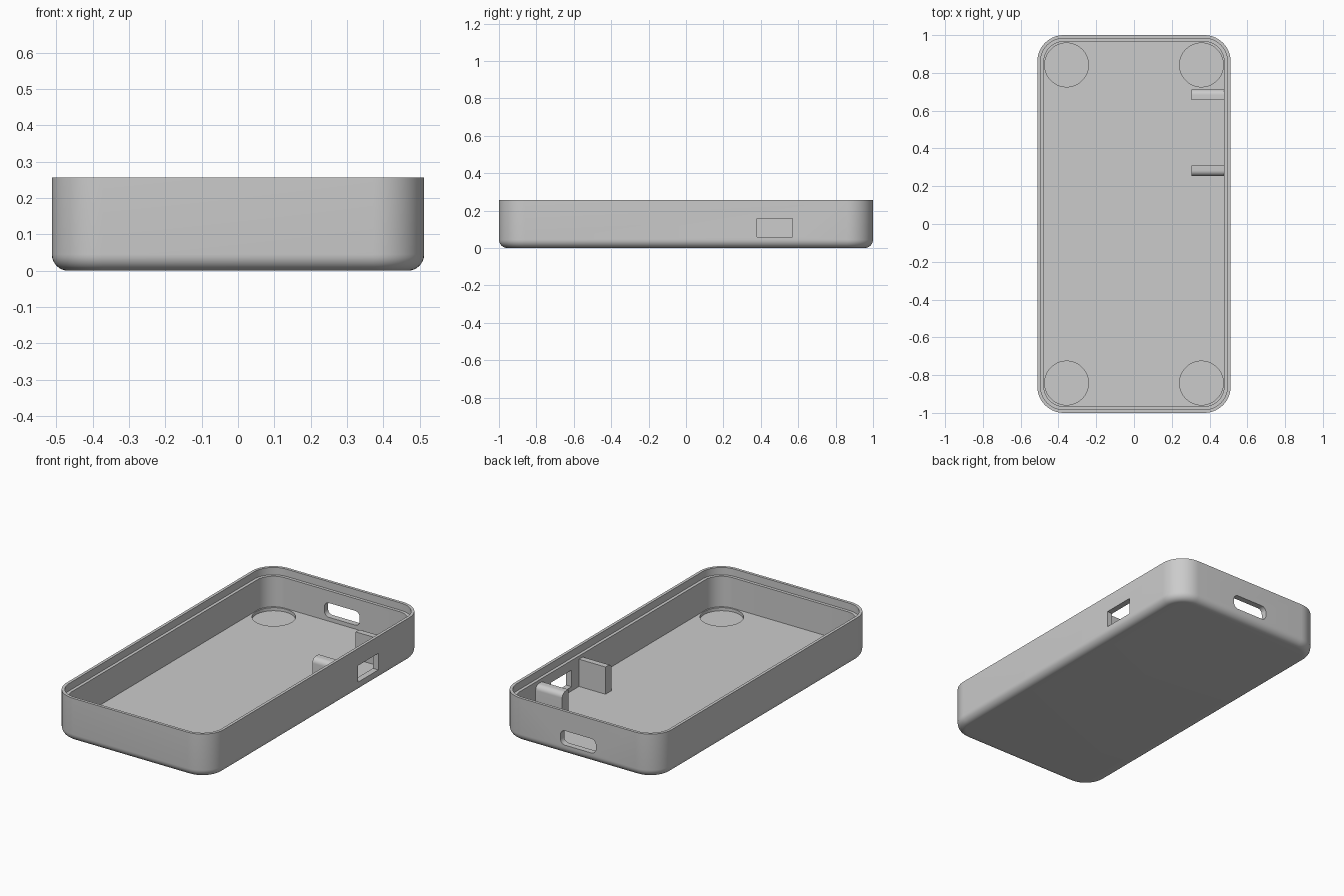
import bpy
import bmesh
from math import cos, sin, pi, radians

cube = bpy.data.objects.get("Cube")
if cube:
    bpy.data.objects.remove(cube, do_unlink=True)

HX, HY, TOP = 0.512, 1.0, 0.257
CORNER, FILLET = 0.14, 0.045
LIP, WALL = 0.017, 0.035
FLOOR, LEDGE = 0.035, 0.214

grey = bpy.data.materials.new("plain_grey")
grey.use_nodes = True
grey.diffuse_color = (0.6, 0.6, 0.6, 1)
grey.node_tree.nodes["Principled BSDF"].inputs["Base Color"].default_value = (0.6, 0.6, 0.6, 1)


def rounded_rect(hx, hy, r, steps=14):
    """Counter-clockwise outline of a rectangle with round corners."""
    points = []
    for k, (sx, sy) in enumerate([(1, 1), (-1, 1), (-1, -1), (1, -1)]):
        for i in range(steps + 1):
            a = (k + i / steps) * pi / 2
            points.append((sx * (hx - r) + r * cos(a), sy * (hy - r) + r * sin(a)))
    return points


def loft(name, rings):
    """Skin a list of equal-length rings and cap both ends."""
    bm = bmesh.new()
    loops = [[bm.verts.new(p) for p in ring] for ring in rings]
    for low, high in zip(loops, loops[1:]):
        for i in range(len(low)):
            j = (i + 1) % len(low)
            bm.faces.new((low[i], low[j], high[j], high[i]))
    bm.faces.new(loops[0][::-1])
    bm.faces.new(loops[-1])
    bmesh.ops.recalc_face_normals(bm, faces=bm.faces)
    mesh = bpy.data.meshes.new(name)
    bm.to_mesh(mesh)
    bm.free()
    obj = bpy.data.objects.new(name, mesh)
    bpy.context.collection.objects.link(obj)
    mesh.materials.append(grey)
    return obj


def activate(obj):
    bpy.ops.object.select_all(action='DESELECT')
    obj.select_set(True)
    bpy.context.view_layer.objects.active = obj


def cut(target, cutter):
    cutter.hide_render = True
    mod = target.modifiers.new("cut", 'BOOLEAN')
    mod.operation, mod.solver, mod.object = 'DIFFERENCE', 'EXACT', cutter
    activate(target)
    bpy.ops.object.modifier_apply(modifier=mod.name)
    bpy.data.objects.remove(cutter, do_unlink=True)


# Tray shell: rounded bottom edge, outer wall, rim, lip ledge, inner wall, floor
profile = []
for i in range(9):
    a = i / 8 * pi / 2
    profile.append((FILLET * (1 - sin(a)), FILLET * (1 - cos(a))))
profile += [(0, TOP), (LIP, TOP), (LIP, LEDGE), (WALL, LEDGE), (WALL, FLOOR)]
tray = loft("tray_shell", [
    [(x, y, z) for x, y in rounded_rect(HX - d, HY - d, CORNER - d)]
    for d, z in profile])

# Round recesses in the floor corners
for sx in (-1, 1):
    for sy in (-1, 1):
        circle = [(sx * 0.357 + 0.116 * cos(i * pi / 32),
                   sy * 0.842 + 0.116 * sin(i * pi / 32)) for i in range(64)]
        cut(tray, loft("recess_cutter", [[(x, y, z) for x, y in circle] for z in (0.017, 0.08)]))

# Rounded slot through the back wall
slot = rounded_rect(0.115, 0.042, 0.03, 8)
cut(tray, loft("slot_cutter", [[(x, y, z + 0.1) for x, z in slot] for y in (0.93, 1.05)]))

# Rectangular window through the side wall
window = [(0.38, 0.06), (0.57, 0.06), (0.57, 0.157), (0.38, 0.157)]
cut(tray, loft("window_cutter", [[(x, y, z) for y, z in window] for x in (0.45, 0.56)]))

activate(tray)
bpy.ops.object.shade_smooth_by_angle(angle=radians(30))


# Two upright brackets, each with its outward top edge rounded
def bracket(name, inner_y, side):
    thick, height, r = 0.057, 0.195, 0.03
    section = [(0, FLOOR - 0.01), (thick, FLOOR - 0.01)]
    for i in range(9):
        a = i / 8 * pi / 2
        section.append((thick - r + r * cos(a), height - r + r * sin(a)))
    section.append((0, height))
    obj = loft(name, [[(x, inner_y + side * t, z) for t, z in section]
                      for x in (0.305, 0.485)])
    activate(obj)
    bpy.ops.object.shade_smooth_by_angle(angle=radians(30))


bracket("back_bracket", 0.656, 1)
bracket("front_bracket", 0.311, -1)
